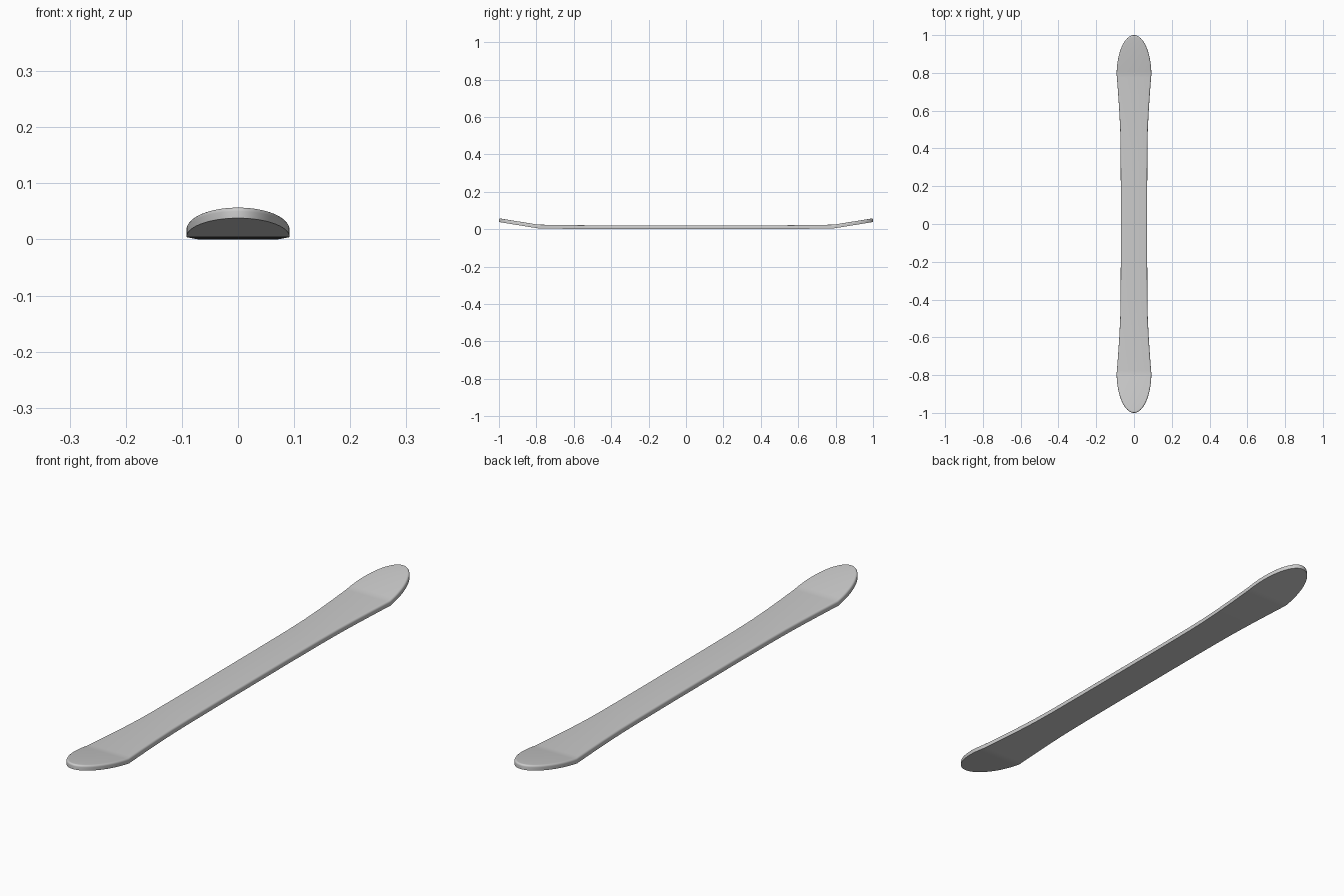
import bpy, bmesh, math

if "Cube" in bpy.data.objects:
    bpy.data.objects.remove(bpy.data.objects["Cube"])

BEND, WIDE, THICK = 0.79, 0.092, 0.02


def lift(y):
    """Height of the base: flat middle, faint rise, then upturned tips."""
    y = abs(y)
    if y > BEND:
        return 0.004 + (y - BEND) * 0.034 / (1 - BEND)
    return 0.004 * max(0, (y - 0.42) / (BEND - 0.42)) ** 1.5


# Half outline from the middle to one tip: waist, flare, elliptical nose
half = [(0.07, 0.0), (0.07, 0.2), (0.071, 0.4), (0.073, 0.5), (0.078, 0.6),
        (0.084, 0.69), (0.0905, 0.775)]
STEPS = 20
for i in range(STEPS + 1):
    a = math.pi / 2 * i / STEPS
    half.append((WIDE * math.cos(a) if i < STEPS else 0.0,
                 BEND + (1 - BEND) * math.sin(a)))

# Mirror into a closed counter-clockwise outline, rear tip to front tip and back
right = [(x, -y) for x, y in reversed(half[1:])] + half
n = len(right) - 1
outline = right + [(-x, y) for x, y in reversed(right[1:-1])]
count = len(outline)


def inset(r):
    """Outline moved inwards by r along its normals."""
    pts = []
    for i, (x, y) in enumerate(outline):
        px, py = outline[i - 1]
        qx, qy = outline[(i + 1) % count]
        tx, ty = qx - px, qy - py
        d = math.hypot(tx, ty)
        pts.append((x - r * ty / d, y + r * tx / d))
    return pts


bm = bmesh.new()

# Stacked rings: sharp base edge, side wall, rounded top edge
R = 0.008
profile = [(0.0, 0.0)]
for i in range(6):
    a = math.pi / 2 * i / 5
    profile.append((R * (1 - math.cos(a)), THICK - R + R * math.sin(a)))
rings = [[bm.verts.new((x, y, lift(y) + h)) for x, y in inset(r)]
         for r, h in profile]
for lo, hi in zip(rings, rings[1:]):
    for i in range(count):
        j = (i + 1) % count
        bm.faces.new((lo[i], lo[j], hi[j], hi[i]))

# Base and top deck as crosswise strips so that they follow the bend
for ring in (rings[0], rings[-1]):
    for i in range(n):
        quad = [ring[i], ring[i + 1], ring[(count - i - 1) % count], ring[(count - i) % count]]
        bm.faces.new(list(dict.fromkeys(quad)))

bmesh.ops.recalc_face_normals(bm, faces=bm.faces)
mesh = bpy.data.meshes.new("board_deck")
bm.to_mesh(mesh)
bm.free()
board = bpy.data.objects.new("board_deck", mesh)
bpy.context.collection.objects.link(board)
bpy.context.view_layer.objects.active = board
board.select_set(True)
bpy.ops.object.shade_smooth_by_angle(angle=math.radians(30))
